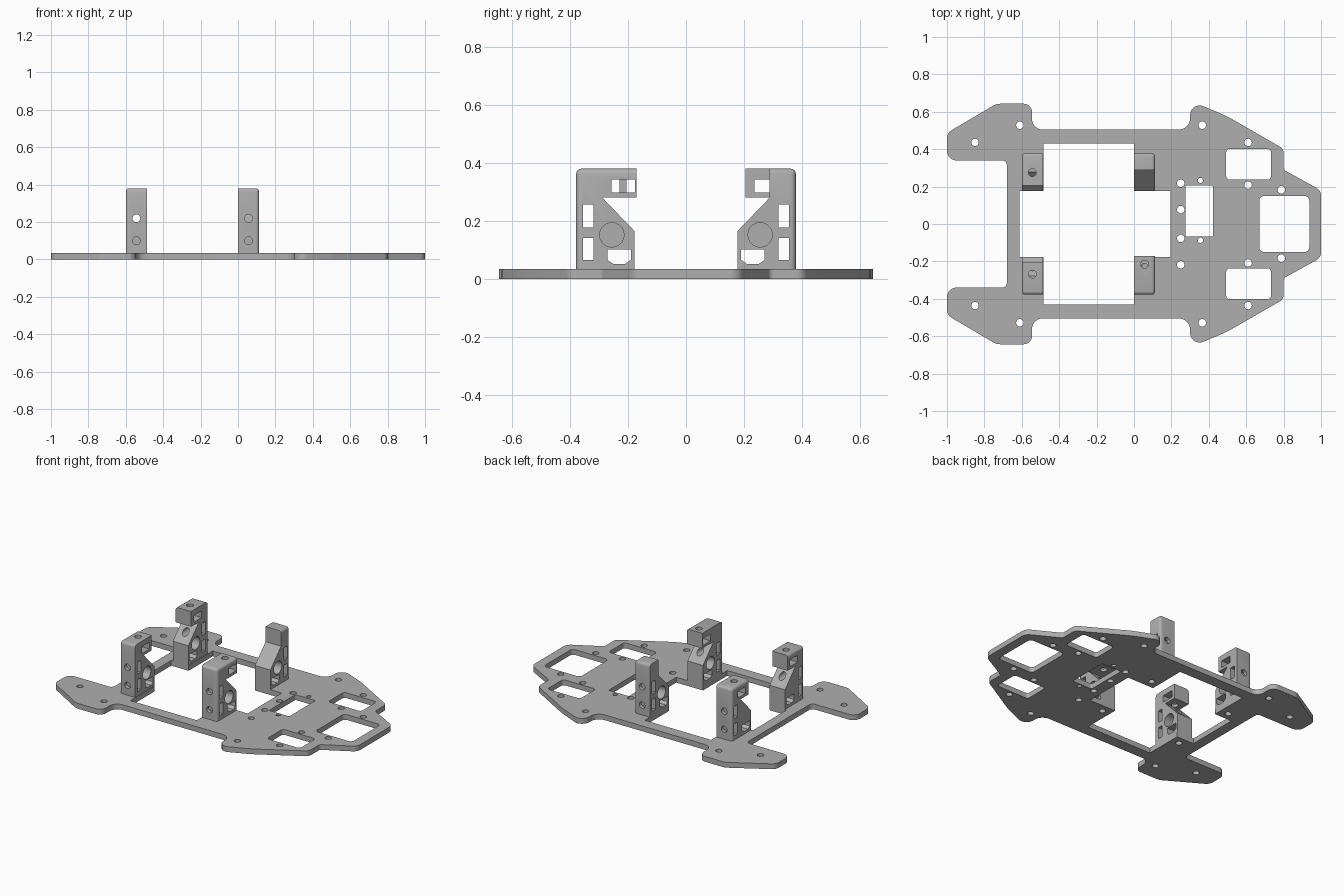
import bpy, bmesh, math
from mathutils import Vector, Matrix

if "Cube" in bpy.data.objects:
    bpy.data.objects.remove(bpy.data.objects["Cube"])

grey = bpy.data.materials.new("plain grey")
grey.use_nodes = True
GREY = (0.43, 0.43, 0.43, 1)
grey.diffuse_color = GREY
grey.node_tree.nodes["Principled BSDF"].inputs["Base Color"].default_value = GREY

THICK = 0.035
WIDTH = 0.113
INNER = 0.177


def activate(obj):
    bpy.ops.object.select_all(action='DESELECT')
    obj.select_set(True)
    bpy.context.view_layer.objects.active = obj


def rounded(corners, steps=6):
    """Closed outline with a fillet radius per corner (x, y, r)."""
    out = []
    for i, (x, y, r) in enumerate(corners):
        p = Vector((x, y))
        if r == 0:
            out.append(p)
            continue
        a = (Vector(corners[i - 1][:2]) - p).normalized()
        b = (Vector(corners[(i + 1) % len(corners)][:2]) - p).normalized()
        half = a.angle(b) / 2
        centre = p + (a + b).normalized() * r / math.sin(half)
        start = p + a * r / math.tan(half) - centre
        end = p + b * r / math.tan(half) - centre
        out += [centre + start.lerp(end, k / steps).normalized() * r for k in range(steps + 1)]
    return out


def rect(x0, x1, y0, y1, r):
    return rounded([(x0, y0, r), (x1, y0, r), (x1, y1, r), (x0, y1, r)])


def circle(x, y, r, n=20):
    return [Vector((x + r * math.cos(2 * math.pi * k / n), y + r * math.sin(2 * math.pi * k / n)))
            for k in range(n)]


# Base plate: one filled outline with its openings
half_outline = [
    (1.0, 0.18, 0.05), (0.8, 0.29, 0.02), (0.8, 0.402, 0.04), (0.5, 0.575, 0.5),
    (0.3, 0.66, 0.05), (0.3, 0.505, 0.06), (-0.545, 0.505, 0.055), (-0.545, 0.643, 0.045),
    (-0.735, 0.643, 0.07), (-1.0, 0.487, 0.05), (-1.0, 0.34, 0.05), (-0.68, 0.34, 0.025)]
outline = half_outline + [(x, -y, r) for x, y, r in reversed(half_outline)]

half_opening = [(0.195, INNER, 0), (0, INNER, 0), (0, 0.43, 0), (-0.485, 0.43, 0),
                (-0.485, INNER, 0), (-0.612, INNER, 0)]
opening = half_opening + [(x, -y, r) for x, y, r in reversed(half_opening)]

loops = [rounded(outline), rounded(opening),
         rect(0.67, 0.937, -0.15, 0.15, 0.025), rect(0.275, 0.422, -0.068, 0.206, 0.008)]
for s in (1, -1):
    ys = sorted((s * 0.237, s * 0.402))
    loops.append(rect(0.493, 0.733, ys[0], ys[1], 0.02))
    for x, y in [(0.61, 0.436), (0.365, 0.528), (0.61, 0.208), (0.788, 0.183), (-0.85, 0.436),
                 (-0.61, 0.528), (0.25, 0.218), (0.25, 0.077),
                 (0.056, 0.23), (-0.543, 0.23)]:
        loops.append(circle(x, s * y, 0.02))
    loops.append(circle(0.355, 0.073 + s * 0.16, 0.014))

curve = bpy.data.curves.new("base_plate", 'CURVE')
curve.dimensions = '2D'
curve.fill_mode = 'BOTH'
curve.extrude = THICK / 2
for loop in loops:
    spline = curve.splines.new('POLY')
    spline.points.add(len(loop) - 1)
    for pt, v in zip(spline.points, loop):
        pt.co = (v.x, v.y, 0, 1)
    spline.use_cyclic_u = True
plate = bpy.data.objects.new("base_plate", curve)
plate.location.z = THICK / 2
bpy.context.collection.objects.link(plate)
activate(plate)
bpy.ops.object.convert(target='MESH')
plate = bpy.context.object
bm = bmesh.new()
bm.from_mesh(plate.data)
bmesh.ops.remove_doubles(bm, verts=bm.verts, dist=0.0001)
bmesh.ops.recalc_face_normals(bm, faces=bm.faces)
bm.to_mesh(plate.data)
bm.free()
plate.data.materials.clear()
plate.data.materials.append(grey)
bpy.ops.object.shade_smooth_by_angle(angle=math.radians(30))


def prism(name, profile, x0, x1, side):
    """Side profile of (distance from centre, height) swept along x."""
    bm = bmesh.new()
    face = bm.faces.new([bm.verts.new((x0, side * u, z)) for u, z in profile])
    ext = bmesh.ops.extrude_face_region(bm, geom=[face])
    bmesh.ops.translate(bm, vec=(x1 - x0, 0, 0),
                        verts=[g for g in ext["geom"] if isinstance(g, bmesh.types.BMVert)])
    bmesh.ops.recalc_face_normals(bm, faces=bm.faces)
    return finish(name, bm)


def rod(start, end, r):
    a, b = Vector(start), Vector(end)
    bm = bmesh.new()
    turn = (b - a).to_track_quat('Z', 'Y').to_matrix().to_4x4()
    bmesh.ops.create_cone(bm, cap_ends=True, segments=20, radius1=r, radius2=r,
                          depth=(b - a).length, matrix=Matrix.Translation((a + b) / 2) @ turn)
    return finish("cutter", bm)


def finish(name, bm):
    mesh = bpy.data.meshes.new(name)
    bm.to_mesh(mesh)
    bm.free()
    mesh.materials.append(grey)
    obj = bpy.data.objects.new(name, mesh)
    bpy.context.collection.objects.link(obj)
    return obj


def cut(obj, cutter):
    cutter.hide_render = True
    mod = obj.modifiers.new("cut", 'BOOLEAN')
    mod.operation = 'DIFFERENCE'
    mod.solver = 'EXACT'
    mod.object = cutter
    activate(obj)
    bpy.ops.object.modifier_apply(modifier=mod.name)
    bpy.data.objects.remove(cutter)


def box(u0, u1, z0, z1):
    return [(u0, z0), (u1, z0), (u1, z1), (u0, z1)]


def bracket(name, x0, side, outer_x, arm, nut):
    """Upright with an optional top arm reaching in to `arm`, screw hole at `nut`."""
    x1, xc = x0 + WIDTH, x0 + WIDTH / 2
    top = 0.38
    profile = [(0.378, 0.03), (INNER, 0.03), (INNER, 0.165), (0.288, 0.28)]
    profile += [(arm, 0.28), (arm, top)] if arm else [(0.288, top)]
    profile.append((0.378, top))
    obj = prism(name, profile, x0, x1, side)

    # Round the outward edges
    bm = bmesh.new()
    bm.from_mesh(obj.data)

    def outward(edge):
        pts = [v.co for v in edge.verts]
        flags = [all(abs(p.x - outer_x) < 1e-4 for p in pts),
                 all(abs(abs(p.y) - 0.378) < 1e-4 for p in pts),
                 all(abs(p.z - top) < 1e-4 for p in pts)]
        return sum(flags) >= 2
    bmesh.ops.bevel(bm, geom=[e for e in bm.edges if outward(e)], offset=0.018,
                    segments=4, profile=0.5, affect='EDGES')
    bm.to_mesh(obj.data)
    bm.free()

    # Through slots and lower nut pocket
    slots = [box(0.318, 0.354, 0.178, 0.257), box(0.318, 0.354, 0.065, 0.142),
             [(0.19, 0.102), (0.27, 0.102), (0.27, 0.066), (0.25, 0.052),
              (0.21, 0.052), (0.19, 0.066)]]
    if arm:
        slots.append(box(nut - 0.04, nut + 0.04, 0.298, 0.343))
    for shape in slots:
        cut(obj, prism("cutter", shape, x0 - 0.05, x1 + 0.05, side))

    # Shaft bore: open in the front pair, blind in the rear pair
    bore_start = x0 - 0.05 if outer_x > 0 else x0 + 0.03
    cut(obj, rod((bore_start, side * 0.255, 0.152), (x1 + 0.05, side * 0.255, 0.152), 0.042))

    # Screw holes
    reach = 0.1 if arm else 0.335
    cut(obj, rod((xc, side * 0.45, 0.22), (xc, side * reach, 0.22), 0.021))
    cut(obj, rod((xc, side * 0.45, 0.1), (xc, side * 0.335, 0.1), 0.021))
    cut(obj, rod((xc, side * 0.23, 0), (xc, side * 0.23, 0.08), 0.02))
    if arm:
        cut(obj, rod((xc, side * nut, 0.27), (xc, side * nut, 0.42), 0.021))
    activate(obj)
    bpy.ops.object.shade_smooth_by_angle(angle=math.radians(30))


# Four uprights around the central opening
bracket("bracket_narrow_right", -0.6, -1, -0.6, 0.205, 0.268)
bracket("bracket_narrow_left", -0.6, 1, -0.6, 0.205, 0.275)
bracket("bracket_wide_right", 0, -1, WIDTH, 0.17, 0.216)
bracket("bracket_wide_left", 0, 1, WIDTH, None, 0)
